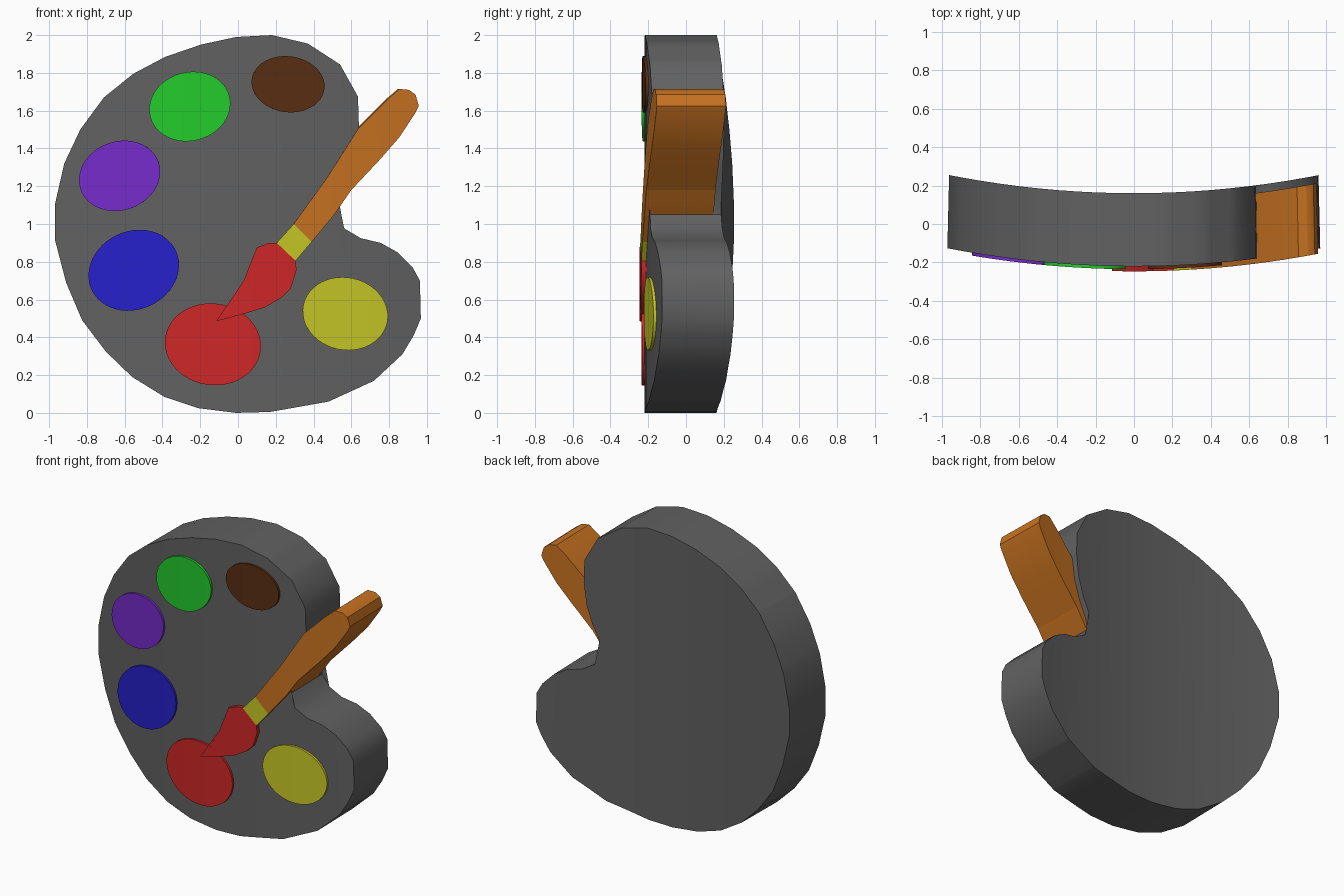
import bpy, bmesh, math

if "Cube" in bpy.data.objects:
    bpy.data.objects.remove(bpy.data.objects["Cube"])

BEND = 0.1  # every part is bowed backwards: y += BEND * x^2


def material(name, rgb):
    m = bpy.data.materials.new(name)
    m.diffuse_color = (*rgb, 1)
    m.use_nodes = True
    m.node_tree.nodes["Principled BSDF"].inputs["Base Color"].default_value = m.diffuse_color
    return m


def bowed_slab(name, outline, front, back, mat):
    """Extrude an (x, z) outline from y=front to y=back and bow it."""
    bm = bmesh.new()
    bm.faces.new([bm.verts.new((x, front, z)) for x, z in outline])
    bmesh.ops.triangulate(bm, faces=bm.faces[:])
    # vertical cuts so the faces can follow the bow
    for i in range(-9, 10):
        bmesh.ops.bisect_plane(bm, geom=bm.verts[:] + bm.edges[:] + bm.faces[:],
                               plane_co=(i * 0.1, 0, 0), plane_no=(1, 0, 0))
    ext = bmesh.ops.extrude_face_region(bm, geom=bm.faces[:], use_keep_orig=True)
    far = {g for g in ext["geom"] if isinstance(g, bmesh.types.BMVert)}
    for v in bm.verts:
        v.co.y += BEND * v.co.x ** 2
        if v in far:
            v.co.y += back - front
            v.co.x *= 1 - 0.025 * (back - front)
    bmesh.ops.recalc_face_normals(bm, faces=bm.faces[:])
    me = bpy.data.meshes.new(name)
    bm.to_mesh(me)
    bm.free()
    ob = bpy.data.objects.new(name, me)
    bpy.context.collection.objects.link(ob)
    me.materials.append(mat)
    bpy.ops.object.select_all(action='DESELECT')
    bpy.context.view_layer.objects.active = ob
    ob.select_set(True)
    bpy.ops.object.shade_smooth_by_angle(angle=math.radians(30))
    return ob


def ellipse(cx, cz, a, b, tilt, n=48):
    c, s = math.cos(math.radians(tilt)), math.sin(math.radians(tilt))
    pts = []
    for i in range(n):
        t = 2 * math.pi * i / n
        u, w = a * math.cos(t), b * math.sin(t)
        pts.append((cx + u * c - w * s, cz + u * s + w * c))
    return pts


grey = material("grey", (0.12, 0.12, 0.12))
red = material("red", (0.62, 0.02, 0.02))
yellow = material("yellow", (0.57, 0.57, 0.02))
orange = material("orange", (0.58, 0.17, 0.015))

# palette board with thumb notch
board = [(0.18, 2.0), (0.37, 1.955), (0.54, 1.845), (0.635, 1.675), (0.64, 1.52),
         (0.62, 1.37), (0.58, 1.25), (0.515, 1.12), (0.51, 1.05), (0.565, 0.975),
         (0.65, 0.925), (0.755, 0.90), (0.845, 0.85), (0.925, 0.77), (0.963, 0.70),
         (0.968, 0.50), (0.93, 0.41), (0.87, 0.31), (0.72, 0.17), (0.48, 0.06),
         (0.17, 0.005), (-0.01, 0.0), (-0.21, 0.025), (-0.39, 0.085), (-0.56, 0.19),
         (-0.70, 0.325), (-0.825, 0.49), (-0.91, 0.69), (-0.97, 0.92), (-0.97, 1.10),
         (-0.92, 1.32), (-0.835, 1.50), (-0.71, 1.67), (-0.555, 1.795),
         (-0.385, 1.885), (-0.195, 1.95), (-0.01, 1.99)]
bowed_slab("palette_board", board, -0.22, 0.16, grey)

# paint blobs: centre x, z, half axes, tilt
blobs = {
    "brown_paint": ((0.265, 1.74, 0.194, 0.148, -8), material("brown", (0.1, 0.027, 0.006))),
    "green_paint": ((-0.255, 1.622, 0.217, 0.182, 15), material("green", (0.017, 0.6, 0.025))),
    "purple_paint": ((-0.627, 1.255, 0.219, 0.182, 20), material("purple", (0.18, 0.025, 0.6))),
    "blue_paint": ((-0.552, 0.755, 0.246, 0.207, 25), material("blue", (0.02, 0.015, 0.6))),
    "red_paint": ((-0.133, 0.363, 0.255, 0.216, -8), red),
    "yellow_paint": ((0.568, 0.525, 0.227, 0.192, -12), yellow),
}
for name, (shape, mat) in blobs.items():
    bowed_slab(name, ellipse(*shape), -0.235, 0.12, mat)

# brush: handle, ferrule, bristles
handle = [(0.295, 1.0), (0.39, 0.905), (0.51, 1.05), (0.60, 1.18), (0.75, 1.34),
          (0.855, 1.46), (0.94, 1.59), (0.957, 1.625), (0.94, 1.685), (0.905, 1.71),
          (0.855, 1.715), (0.79, 1.66), (0.64, 1.51), (0.475, 1.25)]
bristles = [(0.205, 0.90), (0.165, 0.90), (0.10, 0.875), (0.075, 0.815), (0.03, 0.70),
            (-0.035, 0.575), (-0.115, 0.485), (0.035, 0.525), (0.145, 0.56),
            (0.23, 0.61), (0.28, 0.66), (0.31, 0.755), (0.305, 0.805)]
ferrule = [(0.295, 1.0), (0.205, 0.90), (0.305, 0.805), (0.39, 0.905)]
bowed_slab("brush_handle", handle, -0.246, 0.12, orange)
bowed_slab("brush_ferrule", ferrule, -0.246, 0.12, yellow)
bowed_slab("brush_bristles", bristles, -0.246, 0.12, red)
